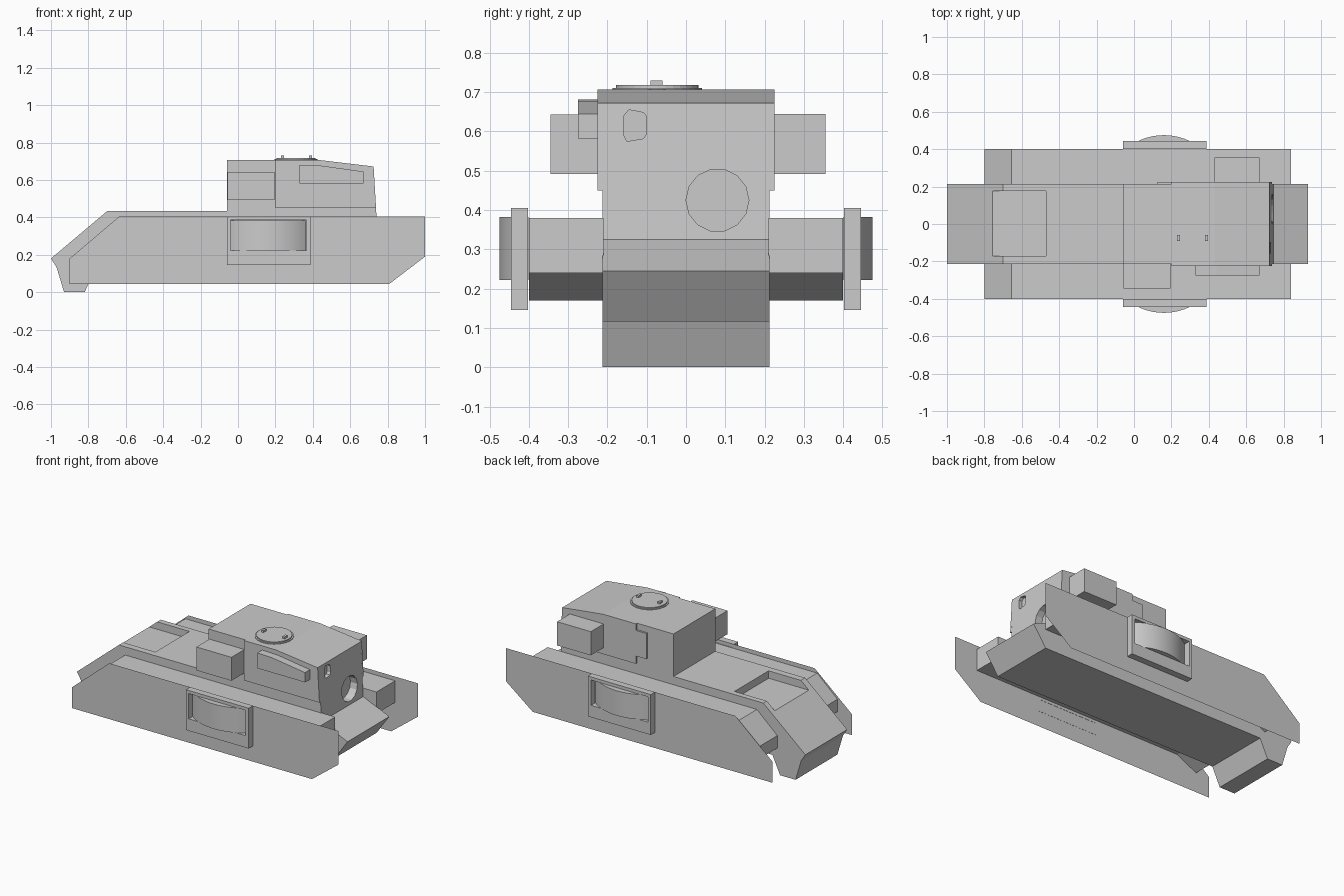
import bpy, bmesh, math

if "Cube" in bpy.data.objects:
    bpy.data.objects.remove(bpy.data.objects["Cube"])


def prism(name, pts, a, b, axis='Y'):
    """Extrude a 2D profile from a to b along the axis; a == b gives a flat sheet."""
    place = {'Y': lambda p, t: (p[0], t, p[1]),
             'X': lambda p, t: (t, p[0], p[1]),
             'Z': lambda p, t: (p[0], p[1], t)}[axis]
    bm = bmesh.new()
    lo = [bm.verts.new(place(p, a)) for p in pts]
    bm.faces.new(lo)
    if a != b:
        hi = [bm.verts.new(place(p, b)) for p in pts]
        bm.faces.new(hi[::-1])
        n = len(pts)
        for i in range(n):
            bm.faces.new((lo[i], lo[(i + 1) % n], hi[(i + 1) % n], hi[i]))
        bmesh.ops.recalc_face_normals(bm, faces=bm.faces)
    me = bpy.data.meshes.new(name)
    bm.to_mesh(me)
    bm.free()
    ob = bpy.data.objects.new(name, me)
    bpy.context.collection.objects.link(ob)
    return ob


def rect(x0, x1, z0, z1):
    return [(x0, z0), (x1, z0), (x1, z1), (x0, z1)]


def circle(cx, cy, r, n):
    return [(cx + r * math.cos(2 * math.pi * i / n),
             cy + r * math.sin(2 * math.pi * i / n)) for i in range(n)]


def cut(ob, cutter):
    """Subtract the cutter, then delete it."""
    cutter.hide_render = True
    m = ob.modifiers.new("cut", 'BOOLEAN')
    m.operation = 'DIFFERENCE'
    m.solver = 'EXACT'
    m.object = cutter
    bpy.context.view_layer.objects.active = ob
    bpy.ops.object.modifier_apply(modifier=m.name)
    bpy.data.objects.remove(cutter)


# hull with casemate as one long profile
hull = prism("hull", [
    (-1, .18), (-.7, .433), (-.06, .433), (-.06, .707), (.43, .707),
    (.725, .672), (.74, .41), (.745, .325), (.93, .245), (.84, .117),
    (-.765, .117), (-.82, 0), (-.93, 0), (-.97, .133)], -.213, .213)

# deck recess, gun port and vision slot
cut(hull, prism("deck_cutter", rect(-.8, -.47, .385, .6), -.17, .177))
cut(hull, prism("port_cutter", circle(.08, .425, .08, 14), .69, .8, 'X'))
slot = [(-.158, .59), (-.15, .575), (-.108, .582), (-.1, .595), (-.1, .637),
        (-.108, .648), (-.145, .655), (-.158, .64)]
cut(hull, prism("slot_cutter", slot, .705, .8, 'X'))

# raised side armour on the casemate
side = [(.2, .45), (.738, .45), (.725, .672), (.43, .707), (.2, .707)]
prism("side_armour_front", side, -.225, -.213)
prism("side_armour_back", side[:4] + [
    (.2, .707), (.2, .665), (.125, .665), (.125, .5), (.2, .5)], .213, .225)

# side boxes and sloped pod
prism("side_box_front", rect(-.055, .195, .492, .643), -.345, -.21)
prism("side_box_back", rect(.43, .67, .492, .645), .22, .355)
prism("side_pod", [(.33, .582), (.67, .582), (.67, .645), (.44, .677), (.33, .681)],
      -.275, -.22)

# roof hatch dome with two handles
hatch = prism("roof_hatch", circle(.31, -.073, .114, 32), .704, .711, 'Z')
prism("roof_hatch_top", circle(.31, -.073, .105, 32), .711, .718, 'Z')
for x in (.237, .388):
    prism("hatch_handle", rect(x - .008, x + .008, -.09, -.06), .71, .73, 'Z')

# running gear covers on both sides
fender = [(-.8, .17), (-.66, .24), (.84, .24), (.84, .38), (-.655, .38), (-.8, .25)]
skirt = [(-.9, .045), (.81, .045), (1, .19), (1, .405), (-.635, .405), (-.9, .18)]
for s, tag in ((-1, "front"), (1, "back")):
    prism("fender_" + tag, fender, *sorted((s * .21, s * .4)))
    prism("skirt_" + tag, skirt, s * .403, s * .403)
    # window frame
    frame = prism("frame_" + tag, rect(-.06, .388, .145, .405),
                  *sorted((s * .402, s * .445)))
    cut(frame, prism("frame_cutter", rect(-.04, .365, .222, .385),
                     *sorted((s * .39, s * .5))))
    # curved bulge inside the frame
    arc = []
    for i in range(17):
        t = math.radians(50 + 80 * i / 16)
        arc.append((.16 + .318 * math.cos(t), s * (.157 + .318 * math.sin(t))))
    bulge = prism("bulge_" + tag, arc, .222, .382, 'Z')
    bpy.ops.object.select_all(action='DESELECT')
    bulge.select_set(True)
    bpy.context.view_layer.objects.active = bulge
    bpy.ops.object.shade_smooth_by_angle(angle=math.radians(30))
